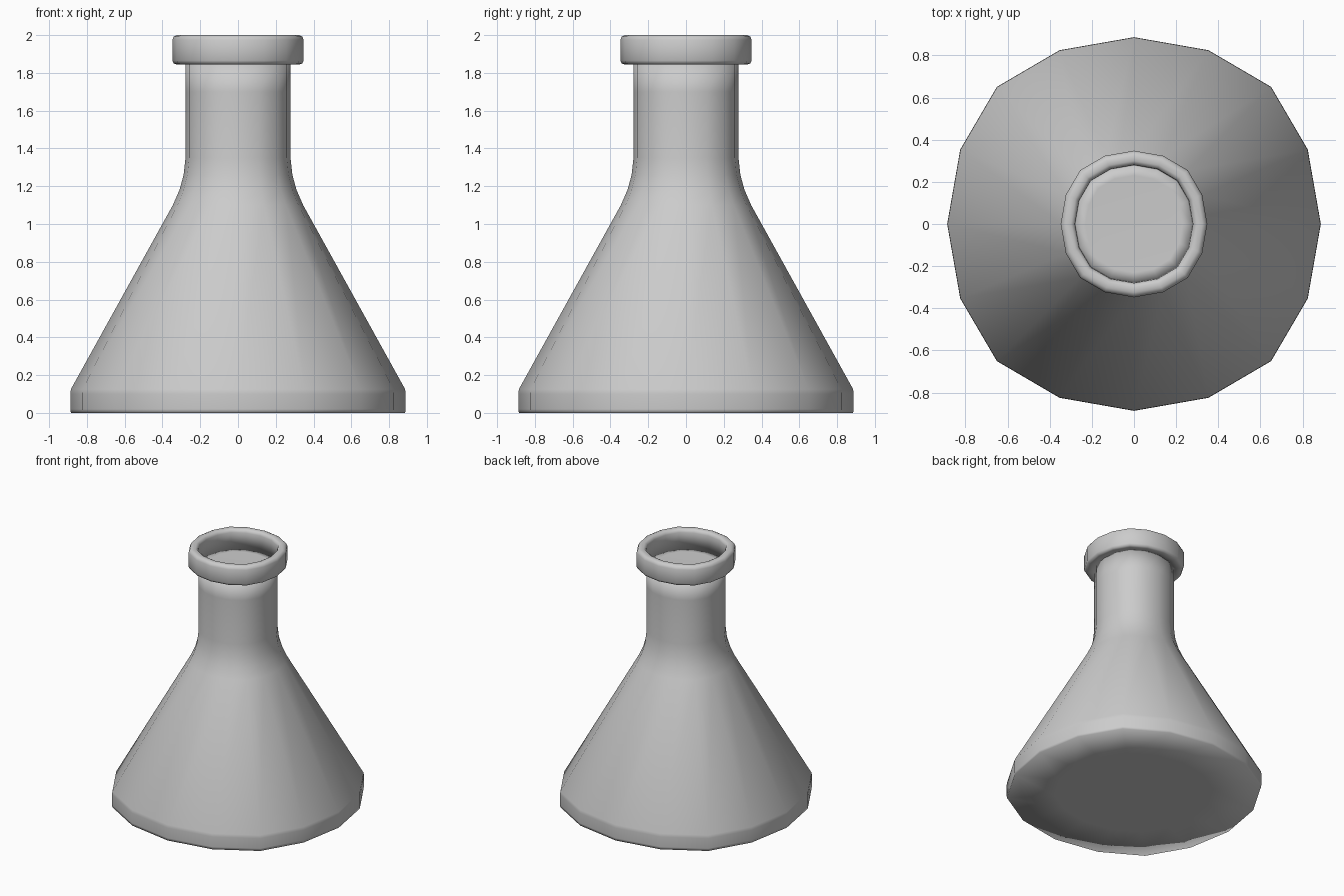
import bpy, bmesh, math

if "Cube" in bpy.data.objects:
    bpy.data.objects.remove(bpy.data.objects["Cube"])

# Sixteen-sided, slightly squared cross-section: radius factor per step
SQUARE = [1.0, 1.012, 1.038, 1.012]
ANGLE = [0, 23.2, 45, 66.8]
UNIT = [(SQUARE[i % 4] * math.cos(math.radians(ANGLE[i % 4] + 90 * (i // 4))),
         SQUARE[i % 4] * math.sin(math.radians(ANGLE[i % 4] + 90 * (i // 4))))
        for i in range(16)]


def lathe(name, profile, closed=False):
    """Sweep (radius, height) points around z; open ends become caps."""
    bm = bmesh.new()
    rings = [[bm.verts.new((r * x, r * y, z)) for x, y in UNIT] for r, z in profile]
    pairs = list(zip(rings, rings[1:]))
    if closed:
        pairs.append((rings[-1], rings[0]))
    for a, b in pairs:
        for i in range(16):
            j = (i + 1) % 16
            bm.faces.new((a[i], a[j], b[j], b[i]))
    if not closed:
        bm.faces.new(rings[0][::-1])
        bm.faces.new(rings[-1])
    bmesh.ops.recalc_face_normals(bm, faces=bm.faces)
    for f in bm.faces:
        f.smooth = True
    mesh = bpy.data.meshes.new(name)
    bm.to_mesh(mesh)
    bm.free()
    obj = bpy.data.objects.new(name, mesh)
    bpy.context.collection.objects.link(obj)
    return obj


# Conical body with flat base, straight neck and closed top
lathe("flask_body", [
    (0.55, 0.0), (0.885, 0.0), (0.887, 0.02), (0.887, 0.10), (0.885, 0.125),
    (0.345, 1.10), (0.31, 1.18), (0.288, 1.26), (0.278, 1.35),
    (0.278, 1.70), (0.278, 1.85), (0.23, 1.848),
])

# Thick rounded lip around the mouth
lathe("flask_lip", [
    (0.275, 1.845), (0.325, 1.845), (0.34, 1.85), (0.348, 1.865),
    (0.348, 1.975), (0.34, 1.992), (0.325, 2.0),
    (0.30, 2.0), (0.286, 1.992), (0.28, 1.975),
], closed=True)
